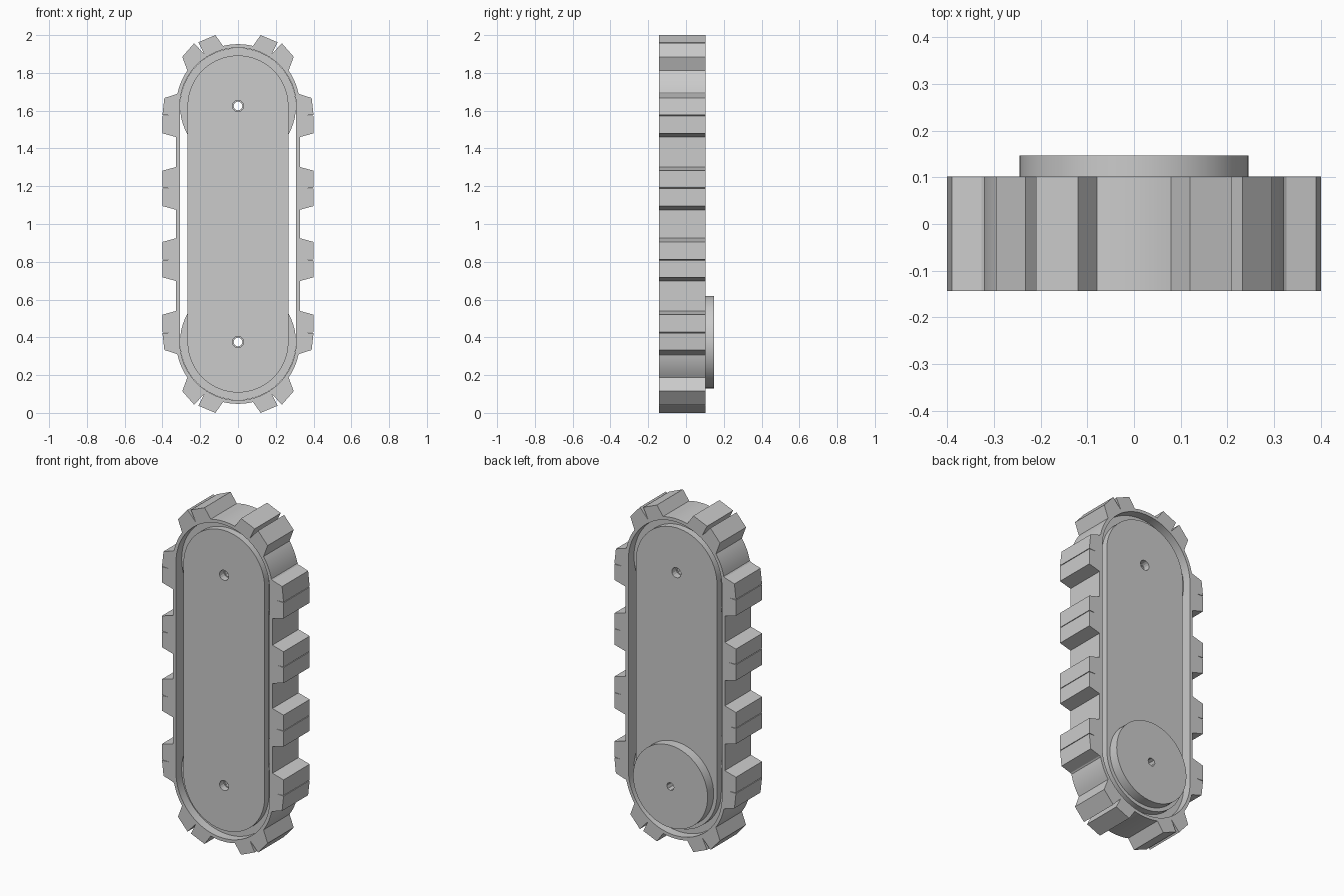
import bpy, bmesh
from math import sin, cos, pi, radians

if "Cube" in bpy.data.objects:
    bpy.data.objects.remove(bpy.data.objects["Cube"], do_unlink=True)

GREY = (0.6, 0.6, 0.6, 1)
grey = bpy.data.materials.new("plain grey")
grey.use_nodes = True
grey.diffuse_color = GREY
grey.node_tree.nodes["Principled BSDF"].inputs["Base Color"].default_value = GREY

MID = 1.0            # height of the middle of the track
AXLE = 0.625         # axle distance from the middle
BELT_R = 0.327       # outer belt radius


def arc(radius, start, end, steps, z=0.0):
    """Points (x, z) along an arc, angles in degrees."""
    angles = [radians(start + (end - start) * i / steps) for i in range(steps + 1)]
    return [(radius * cos(a), z + radius * sin(a)) for a in angles]


def circle(radius, z, sides=64):
    return arc(radius, 0, 360 * (sides - 1) / sides, sides - 1, z)


def stadium(radius):
    return (arc(radius, 0, 180, 32, MID + AXLE) + arc(radius, 180, 360, 32, MID - AXLE))


def slab(name, y0, y1, *loops):
    """Fill outlines (later ones are holes) and extrude them from y0 to y1."""
    curve = bpy.data.curves.new(name, "CURVE")
    curve.dimensions = "2D"
    curve.fill_mode = "BOTH"
    curve.extrude = (y1 - y0) / 2
    for loop in loops:
        spline = curve.splines.new("POLY")
        spline.points.add(len(loop) - 1)
        for point, (x, z) in zip(spline.points, loop):
            point.co = (x, z, 0, 1)
        spline.use_cyclic_u = True
    helper = bpy.data.objects.new(name + " outline", curve)
    bpy.context.collection.objects.link(helper)
    bpy.context.view_layer.update()
    graph = bpy.context.evaluated_depsgraph_get()
    mesh = bpy.data.meshes.new_from_object(helper.evaluated_get(graph))
    bpy.data.objects.remove(helper, do_unlink=True)
    bpy.data.curves.remove(curve)

    # Weld the caps to the sides and stand the slab upright
    bm = bmesh.new()
    bm.from_mesh(mesh)
    bmesh.ops.remove_doubles(bm, verts=bm.verts, dist=1e-5)
    for v in bm.verts:
        x, z, depth = v.co
        v.co = (x, (y0 + y1) / 2 - depth, z)
    bmesh.ops.recalc_face_normals(bm, faces=bm.faces)
    bm.to_mesh(mesh)
    bm.free()
    mesh.materials.clear()
    mesh.materials.append(grey)
    obj = bpy.data.objects.new(name, mesh)
    bpy.context.collection.objects.link(obj)
    bpy.ops.object.select_all(action="DESELECT")
    obj.select_set(True)
    bpy.context.view_layer.objects.active = obj
    bpy.ops.object.shade_smooth_by_angle(angle=radians(20))
    return obj


def side_tooth(z, top_x=0.4):
    """Trapezoid grouser with a thin slit, from top to bottom."""
    return [(0.327, z + 0.112), (top_x, z + 0.092),
            (0.4, z + 0.002), (0.355, z), (0.4, z - 0.002),
            (0.4, z - 0.095), (0.327, z - 0.115)]


# Toothed belt: one quarter of the outline, mirrored twice
corner_tooth = [(0.12, 1.0), (0.21, 0.962), (0.178, 0.898), (0.232, 0.957), (0.295, 0.885)]
quarter = (arc(BELT_R, 88, 76, 4, AXLE) + corner_tooth
           + arc(BELT_R, 35, 12, 8, AXLE)
           + side_tooth(0.575, 0.39) + side_tooth(0.19))
half = quarter + [(x, -z) for x, z in reversed(quarter)]
outline = half + [(-x, z) for x, z in reversed(half)]
slab("toothed_belt", -0.143, 0.102,
     [(x, MID + z) for x, z in outline], stadium(0.308))

# Wheels inside the belt
for name, z in (("upper_wheel", MID + AXLE), ("lower_wheel", MID - AXLE)):
    slab(name, -0.091, 0.05, circle(0.307, z), circle(0.024, z, 8))

# Side plates over the wheels
for name, y0, y1 in (("front_plate", -0.131, -0.091), ("back_plate", 0.05, 0.09)):
    slab(name, y0, y1, stadium(0.267),
         circle(0.03, MID + AXLE, 16), circle(0.03, MID - AXLE, 16))

# Mounting disc on the back
slab("mounting_disc", 0.09, 0.147,
     circle(0.245, MID - AXLE), circle(0.024, MID - AXLE, 8))
